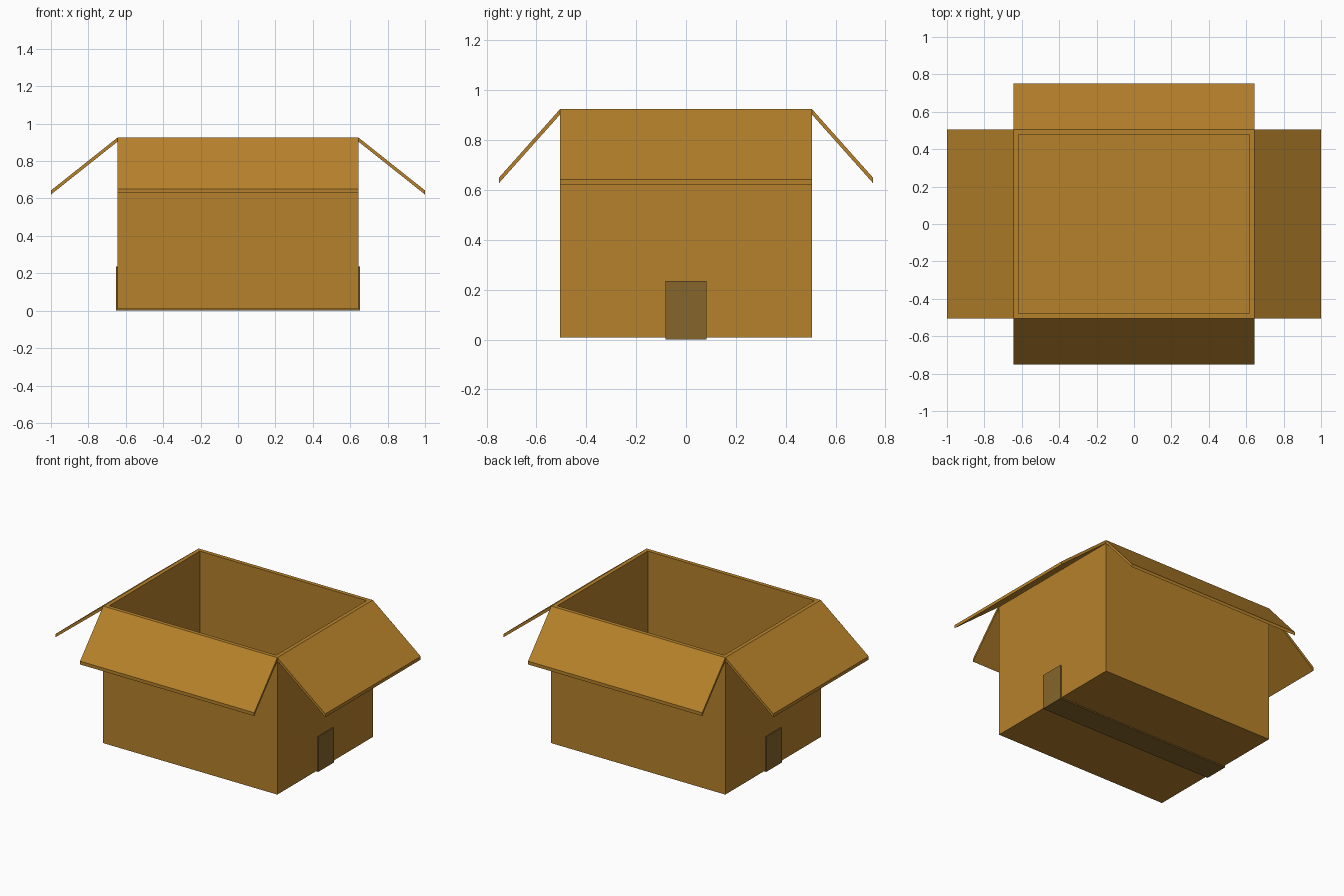
import bpy, bmesh
from mathutils import Matrix
from math import pi

if "Cube" in bpy.data.objects:
    bpy.data.objects.remove(bpy.data.objects["Cube"])

HX, HY, Z0, Z1, WALL = 0.645, 0.505, 0.008, 0.925, 0.038


def material(name, color):
    m = bpy.data.materials.new(name)
    m.diffuse_color = color
    m.use_nodes = True
    m.node_tree.nodes["Principled BSDF"].inputs["Base Color"].default_value = m.diffuse_color
    return m


card = material("cardboard", (0.47, 0.22, 0.024, 1))
tape_mat = material("brown_tape", (0.24, 0.13, 0.025, 1))


def add_object(name, bm, mat):
    bmesh.ops.recalc_face_normals(bm, faces=bm.faces)
    me = bpy.data.meshes.new(name)
    bm.to_mesh(me)
    bm.free()
    me.materials.append(mat)
    ob = bpy.data.objects.new(name, me)
    bpy.context.collection.objects.link(ob)
    return ob


def extrude_profile(name, profile, half, mat, turn=0):
    """Sweep an (x, z) outline along y from -half to half, then turn about z."""
    bm = bmesh.new()
    face = bm.faces.new([bm.verts.new((x, -half, z)) for x, z in profile])
    geo = bmesh.ops.extrude_face_region(bm, geom=[face])["geom"]
    moved = [g for g in geo if isinstance(g, bmesh.types.BMVert)]
    bmesh.ops.translate(bm, verts=moved, vec=(0, 2 * half, 0))
    bmesh.ops.transform(bm, matrix=Matrix.Rotation(turn, 4, 'Z'), verts=bm.verts)
    return add_object(name, bm, mat)


# Open box: the top is inset for the rim and pushed down to the floor
bm = bmesh.new()
bmesh.ops.create_cube(bm, size=1)
bmesh.ops.scale(bm, vec=(2 * HX, 2 * HY, Z1 - Z0), verts=bm.verts)
bmesh.ops.translate(bm, vec=(0, 0, (Z0 + Z1) / 2), verts=bm.verts)
bm.normal_update()
top = max(bm.faces, key=lambda f: f.calc_center_median().z)
bmesh.ops.inset_region(bm, faces=[top], thickness=WALL)
inner = bmesh.ops.extrude_face_region(bm, geom=[top])["geom"]
bmesh.ops.translate(bm, vec=(0, 0, Z0 + WALL - Z1),
                    verts=[g for g in inner if isinstance(g, bmesh.types.BMVert)])
if top.is_valid:
    bmesh.ops.delete(bm, geom=[top], context='FACES_ONLY')
add_object("box_body", bm, card)

# Four open flaps sloping down from the rim
for name, start, end, drop, half, turn in (
        ("right_flap", HX, 1.0, 0.643, HY, 0),
        ("back_flap", HY, 0.75, 0.65, HX, pi / 2),
        ("left_flap", HX, 1.0, 0.643, HY, pi),
        ("front_flap", HY, 0.75, 0.65, HX, -pi / 2)):
    t = 0.022
    extrude_profile(name, [(start, Z1), (end, drop), (end, drop - t), (start, Z1 - t)],
                    half, card, turn)

# Tape strip under the box, folded up both ends
T, UP = 0.007, 0.235
extrude_profile("tape_strip",
                [(-HX - T, UP), (-HX - T, 0), (HX + T, 0), (HX + T, UP),
                 (HX, UP), (HX, Z0), (-HX, Z0), (-HX, UP)], 0.082, tape_mat)
